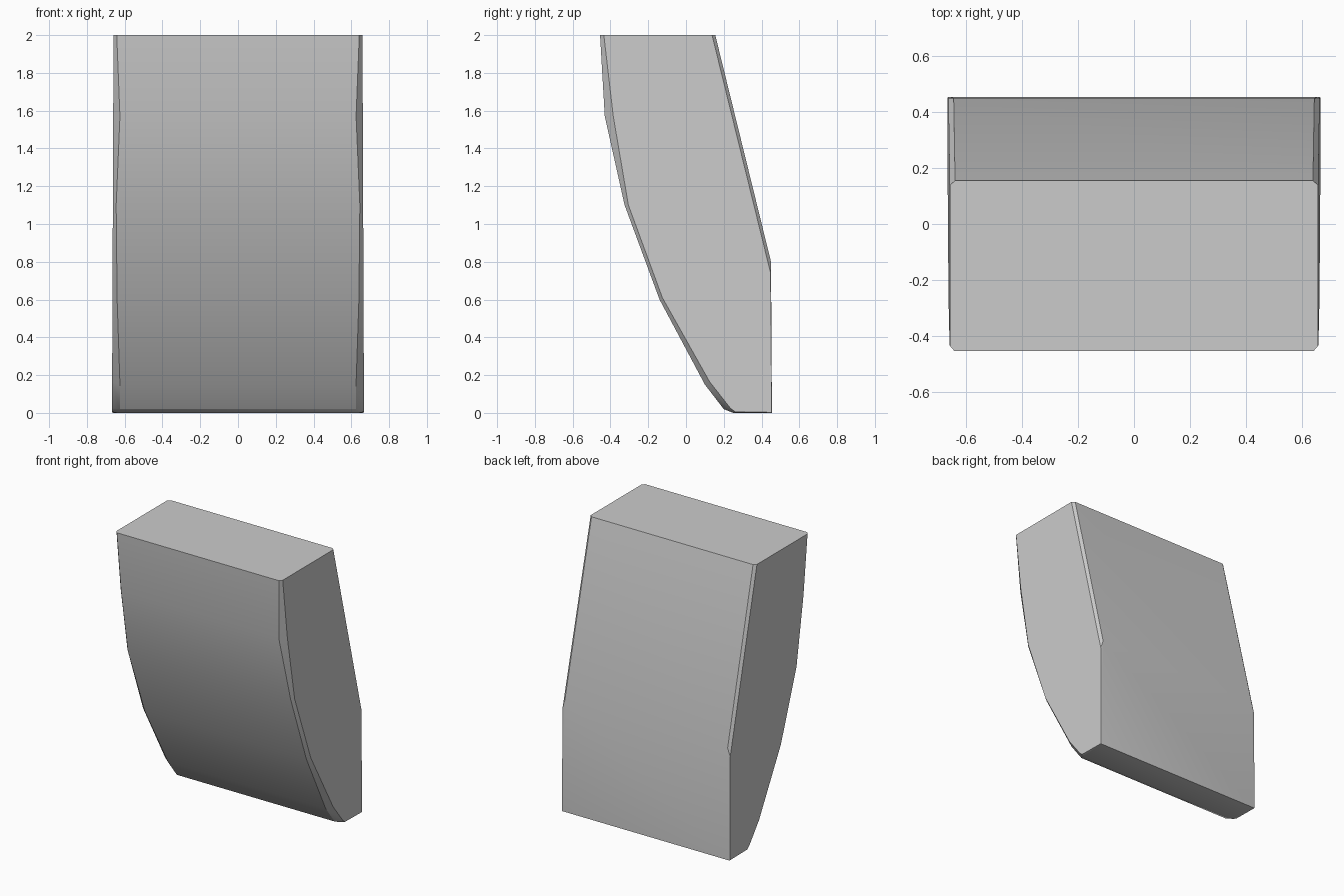
import bpy, bmesh

cube = bpy.data.objects.get("Cube")
if cube:
    bpy.data.objects.remove(cube)

grey = bpy.data.materials.new("plain_grey")
grey.use_nodes = True
colour = (0.6, 0.6, 0.6, 1)
grey.diffuse_color = colour
grey.node_tree.nodes["Principled BSDF"].inputs["Base Color"].default_value = colour

# Side profile: y, z, chamfer start x, then the matching y, z on the flat side
PROFILE = [
    (-0.455, 2.0, 0.642, -0.435, 2.0),
    (-0.43, 1.57, 0.625, -0.385, 1.57),
    (-0.325, 1.1, 0.645, -0.305, 1.1),
    (-0.14, 0.6, 0.64, -0.125, 0.61),
    (0.10, 0.15, 0.625, 0.125, 0.165),
    (0.20, 0.02, 0.625, 0.235, 0.025),
    (0.25, 0.0, 0.64, 0.26, 0.006),
    (0.455, 0.0, 0.66, 0.453, 0.003),
    (0.45, 0.8, 0.645, 0.448, 0.74),
    (0.155, 2.0, 0.64, 0.138, 2.0),
]


def side_x(z):
    return 0.667 - 0.004 * z


# Block body: main strip, chamfers and flat sides, one ring per x position
bm = bmesh.new()
rings = []
for s in (-1, 1):
    outer = [bm.verts.new((s * side_x(sz), sy, sz)) for y, z, x, sy, sz in PROFILE]
    inner = [bm.verts.new((s * x, y, z)) for y, z, x, sy, sz in PROFILE]
    rings += [outer, inner] if s < 0 else [inner, outer]
    bm.faces.new(outer)

count = len(PROFILE)
for a, b in zip(rings, rings[1:]):
    for i in range(count):
        j = (i + 1) % count
        bm.faces.new((a[i], a[j], b[j], b[i]))

bmesh.ops.recalc_face_normals(bm, faces=bm.faces)
mesh = bpy.data.meshes.new("tapered_block")
bm.to_mesh(mesh)
bm.free()
mesh.materials.append(grey)

block = bpy.data.objects.new("tapered_block", mesh)
bpy.context.collection.objects.link(block)
bpy.ops.object.select_all(action="DESELECT")
block.select_set(True)
bpy.context.view_layer.objects.active = block
bpy.ops.object.shade_smooth_by_angle(angle=0.52)
